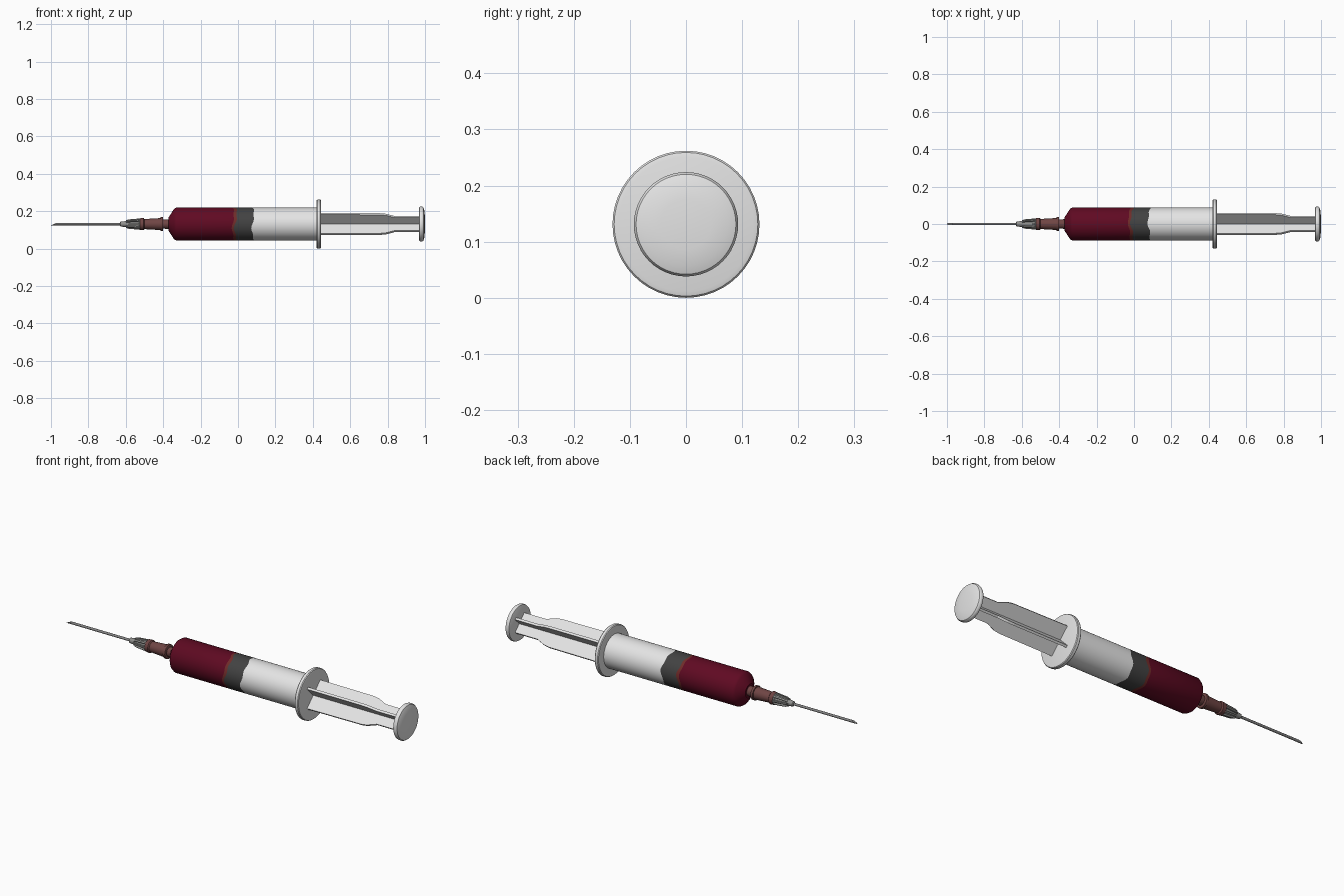
import bpy, bmesh, math

if "Cube" in bpy.data.objects:
    bpy.data.objects.remove(bpy.data.objects["Cube"])

CZ = 0.131   # height of the syringe axis
RADIUS = 0.088


def material(name, rgb):
    m = bpy.data.materials.new(name)
    m.diffuse_color = (*rgb, 1)
    m.use_nodes = True
    m.node_tree.nodes["Principled BSDF"].inputs["Base Color"].default_value = m.diffuse_color
    return m


WHITE = material("white_plastic", (0.78, 0.78, 0.78))
RED = material("dark_red_liquid", (0.115, 0.003, 0.016))
RUBBER = material("dark_grey_rubber", (0.055, 0.055, 0.055))
EDGE = material("brown_red_edge", (0.16, 0.025, 0.022))
HUB = material("brown_hub", (0.16, 0.06, 0.058))
GREY = material("grey_plastic", (0.28, 0.28, 0.27))
STEEL = material("grey_steel", (0.25, 0.25, 0.25))


def finish(bm, name, mats, smooth=True):
    bmesh.ops.recalc_face_normals(bm, faces=bm.faces[:])
    me = bpy.data.meshes.new(name)
    bm.to_mesh(me)
    bm.free()
    ob = bpy.data.objects.new(name, me)
    bpy.context.collection.objects.link(ob)
    for m in mats:
        me.materials.append(m)
    ob.location.z = CZ
    if smooth:
        bpy.ops.object.select_all(action='DESELECT')
        ob.select_set(True)
        bpy.context.view_layer.objects.active = ob
        bpy.ops.object.shade_smooth_by_angle(angle=math.radians(35))
    return ob


def lathe(name, profile, mats, bands=None, wobble=None, n=48):
    """Spin (x, radius) points round the x axis; bands = material per segment."""
    bm = bmesh.new()
    rings = []
    for i, (x, r) in enumerate(profile):
        w = (wobble or {}).get(i, 0)
        ring = []
        for k in range(n):
            a = 2 * math.pi * k / n
            dx = w * (math.sin(3 * a + 0.6) + 0.6 * math.sin(7 * a))
            ring.append(bm.verts.new((x + dx, r * math.cos(a), r * math.sin(a))))
        rings.append(ring)
    for i in range(len(rings) - 1):
        for k in range(n):
            j = (k + 1) % n
            f = bm.faces.new((rings[i][k], rings[i][j], rings[i + 1][j], rings[i + 1][k]))
            f.material_index = bands[i] if bands else 0
    first = bm.faces.new(rings[0])
    last = bm.faces.new(rings[-1])
    if bands:
        first.material_index, last.material_index = bands[0], bands[-1]
    return finish(bm, name, mats)


def prism(name, outline, thickness, angle, mat):
    """Plate from an (x, r) outline, turned round the x axis."""
    bm = bmesh.new()
    c, s = math.cos(angle), math.sin(angle)
    sides = []
    for t in (-thickness / 2, thickness / 2):
        sides.append([bm.verts.new((x, r * c - t * s, r * s + t * c)) for x, r in outline])
    n = len(outline)
    bm.faces.new(sides[0])
    bm.faces.new(sides[1])
    for i in range(n):
        j = (i + 1) % n
        bm.faces.new((sides[0][i], sides[0][j], sides[1][j], sides[1][i]))
    return finish(bm, name, [mat], smooth=False)


# Barrel: liquid, uneven liquid edge, rubber stopper, empty white part
lathe("barrel",
      [(-0.372, 0.036), (-0.365, 0.045), (-0.342, 0.081), (-0.33, RADIUS),
       (-0.026, RADIUS), (-0.012, RADIUS), (0.08, RADIUS), (0.425, RADIUS)],
      [RED, EDGE, RUBBER, WHITE], bands=[0, 0, 0, 0, 1, 2, 3],
      wobble={4: 0.005, 5: 0.007, 6: 0.006})

# Finger flange
lathe("flange", [(0.419, 0.120), (0.421, 0.128), (0.425, 0.131), (0.439, 0.131),
                 (0.443, 0.128), (0.445, 0.120)], [WHITE])

# Plunger rod: two crossed plates standing diagonally, narrowing near the end
half = [(0.43, 0.078), (0.76, 0.076), (0.79, 0.072), (0.84, 0.054), (0.975, 0.054)]
outline = half + [(x, -r) for x, r in reversed(half)]
for i, ang in enumerate((math.pi / 4, 3 * math.pi / 4)):
    prism(f"plunger_rib_{i + 1}", outline, 0.012, ang, WHITE)

# Thumb disc with a gently domed end
lathe("thumb_disc", [(0.968, 0.086), (0.970, 0.091), (0.975, 0.093), (0.985, 0.093),
                     (0.991, 0.089), (0.996, 0.074), (0.999, 0.045), (1.0, 0.01)], [WHITE])

# Nozzle between barrel and needle hub
lathe("nozzle", [(-0.41, 0.024), (-0.366, 0.026)], [HUB], n=32)

# Needle hub: grey front core, brown socket with collars
lathe("needle_hub",
      [(-0.605, 0.016), (-0.53, 0.022), (-0.525, 0.031), (-0.505, 0.033), (-0.50, 0.027),
       (-0.415, 0.032), (-0.414, 0.037), (-0.402, 0.037), (-0.400, 0.034)],
      [GREY, HUB], bands=[0, 0, 1, 1, 1, 1, 1, 1], n=32)

# Grip fins round the front of the hub
fin = [(-0.60, 0.020), (-0.585, 0.025), (-0.515, 0.031),
       (-0.515, -0.031), (-0.585, -0.025), (-0.60, -0.020)]
for i in range(4):
    prism(f"hub_fin_{i + 1}", fin, 0.008, i * math.pi / 4, GREY)

# Needle seat
lathe("needle_seat", [(-0.632, 0.008), (-0.628, 0.013), (-0.60, 0.016)], [GREY], n=24)

# Needle with a slanted tip
needle = lathe("needle", [(-1.0, 0.0065), (-0.60, 0.0065)], [STEEL], n=16)
for v in needle.data.vertices:
    if v.co.x < -0.9:
        v.co.x += (v.co.z + 0.0065) / 0.013 * 0.03
